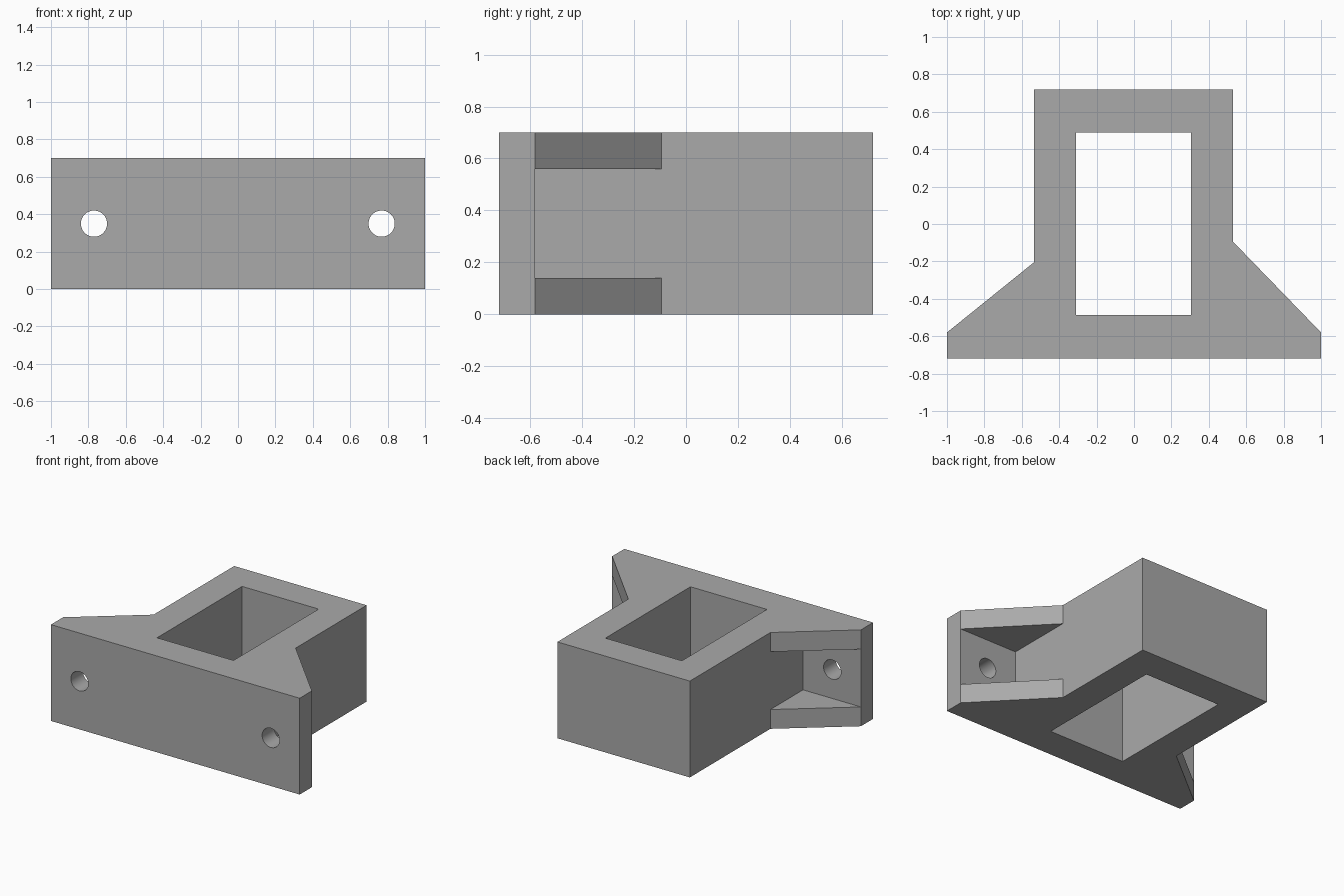
import bpy, bmesh, math

if "Cube" in bpy.data.objects:
    bpy.data.objects.remove(bpy.data.objects["Cube"])

H = 0.70          # overall height
PLATE_Y = -0.58   # back face of the mounting plate

grey = bpy.data.materials.new("grey")
grey.diffuse_color = (0.4, 0.4, 0.4, 1)
grey.use_nodes = True
grey.node_tree.nodes["Principled BSDF"].inputs["Base Color"].default_value = grey.diffuse_color


def prism(name, outline, z0, z1):
    """Extrude an xy outline from z0 to z1."""
    bm = bmesh.new()
    face = bm.faces.new([bm.verts.new((x, y, z0)) for x, y in outline])
    ext = bmesh.ops.extrude_face_region(bm, geom=[face])["geom"]
    bmesh.ops.translate(bm, vec=(0, 0, z1 - z0),
                        verts=[g for g in ext if isinstance(g, bmesh.types.BMVert)])
    bmesh.ops.recalc_face_normals(bm, faces=bm.faces)
    mesh = bpy.data.meshes.new(name)
    bm.to_mesh(mesh)
    bm.free()
    mesh.materials.append(grey)
    obj = bpy.data.objects.new(name, mesh)
    bpy.context.collection.objects.link(obj)
    return obj


def box(name, x0, x1, y0, y1, z0, z1):
    return prism(name, [(x0, y0), (x1, y0), (x1, y1), (x0, y1)], z0, z1)


def cut(target, cutter):
    """Subtract the cutter, then discard it."""
    cutter.hide_render = True
    mod = target.modifiers.new("cut", "BOOLEAN")
    mod.operation, mod.solver, mod.object = "DIFFERENCE", "EXACT", cutter
    bpy.context.view_layer.objects.active = target
    bpy.ops.object.modifier_apply(modifier=mod.name)
    bpy.data.objects.remove(cutter)


# Bracket body: plate, gussets and sleeve share one outline
bracket = prism("mounting_bracket", [
    (-1, -0.72), (1, -0.72), (1, PLATE_Y), (0.53, -0.095), (0.53, 0.72),
    (-0.535, 0.72), (-0.535, -0.205), (-1, PLATE_Y)], 0, H)

# Rectangular shaft through the sleeve
cut(bracket, box("shaft_cutter", -0.31, 0.305, -0.487, 0.49, -0.1, H + 0.1))

# Side pockets leave an upper and a lower gusset on each side
cut(bracket, box("right_pocket_cutter", 0.53, 1.2, PLATE_Y, 0.0, 0.14, 0.56))
cut(bracket, box("left_pocket_cutter", -1.2, -0.535, PLATE_Y, 0.0, 0.14, 0.56))

# Bolt holes through the plate
for x in (-0.77, 0.768):
    bpy.ops.mesh.primitive_cylinder_add(vertices=48, radius=0.07, depth=0.4,
                                        location=(x, -0.7, H / 2),
                                        rotation=(math.pi / 2, 0, 0))
    cut(bracket, bpy.context.object)

# Smooth hole walls, sharp corners
bpy.ops.object.select_all(action="DESELECT")
bracket.select_set(True)
bpy.context.view_layer.objects.active = bracket
bpy.ops.object.shade_smooth_by_angle(angle=math.radians(30))
